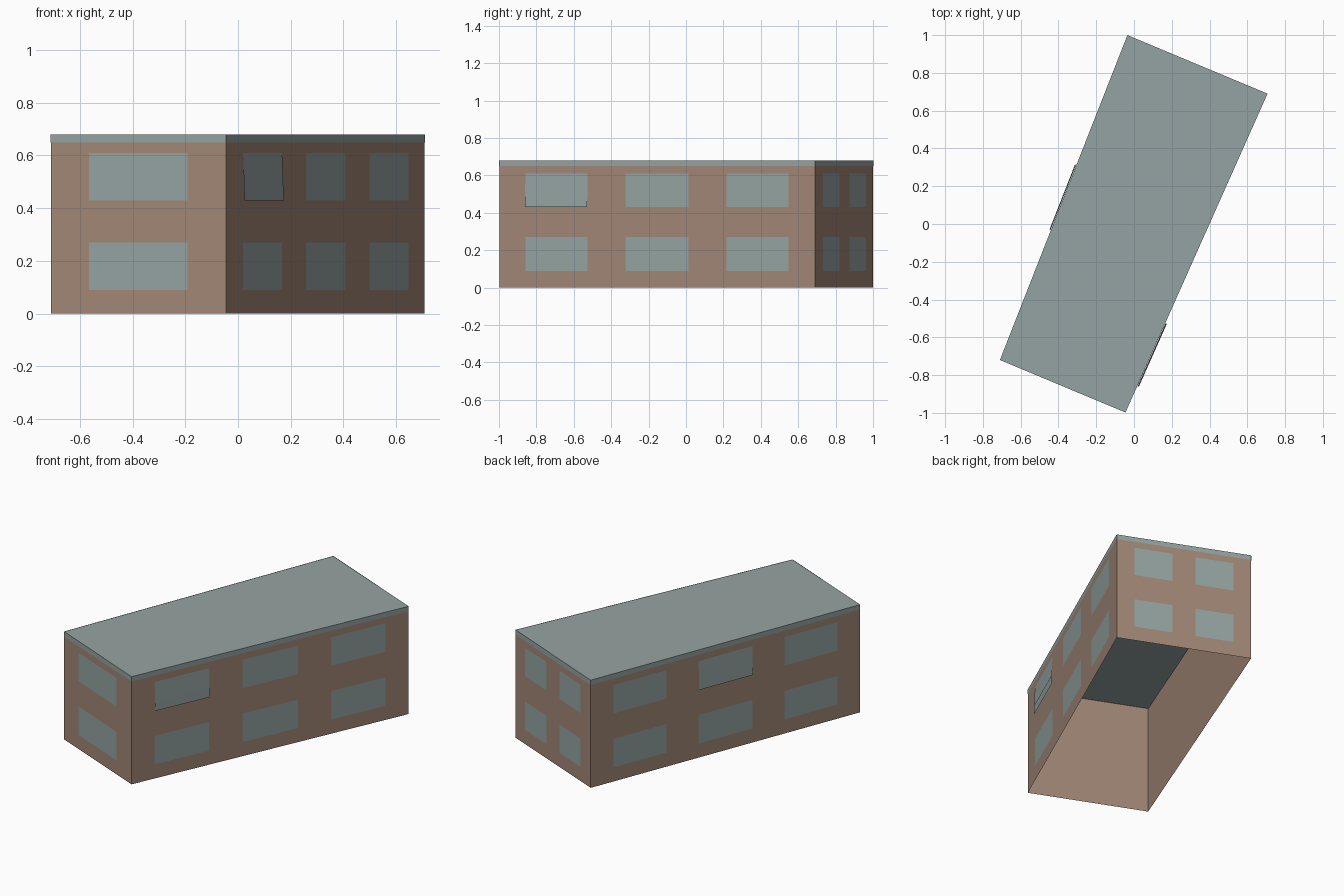
import bpy
import bmesh
from mathutils import Vector

cube = bpy.data.objects.get("Cube")
if cube:
    bpy.data.objects.remove(cube)


def srgb(*rgb):
    return tuple(((c / 255 + 0.055) / 1.055) ** 2.4 for c in rgb) + (1.0,)


def material(name, colour):
    mat = bpy.data.materials.new(name)
    mat.use_nodes = True
    mat.diffuse_color = colour
    mat.node_tree.nodes["Principled BSDF"].inputs["Base Color"].default_value = colour
    return mat


brick = material("brown_wall", srgb(161, 135, 118))
slate = material("grey_green", srgb(149, 164, 162))


def mesh_object(name, mat, quads):
    bm = bmesh.new()
    for quad in quads:
        bm.faces.new([bm.verts.new(p) for p in quad])
    bmesh.ops.remove_doubles(bm, verts=bm.verts, dist=0.0001)
    mesh = bpy.data.meshes.new(name)
    bm.to_mesh(mesh)
    bm.free()
    mesh.materials.append(mat)
    obj = bpy.data.objects.new(name, mesh)
    bpy.context.collection.objects.link(obj)
    return obj


HEIGHT, BAND = 0.68, 0.65
PROUD = 0.002
# Footprint, counterclockwise from the front left corner
corners = [Vector(p) for p in ((-0.71, -0.72, 0), (-0.045, -0.998, 0),
                               (0.707, 0.69, 0), (-0.035, 1.0, 0))]
sides = [(corners[i], corners[(i + 1) % 4]) for i in range(4)]


def panel(side, t0, t1, z0, z1, low=PROUD, high=PROUD):
    """Upright rectangle lying just outside one wall; low and high are offsets."""
    a, b = side
    out = (b - a).normalized().cross(Vector((0, 0, 1)))
    return [a.lerp(b, t) + out * d + Vector((0, 0, z))
            for t, z, d in ((t0, z0, low), (t1, z0, low), (t1, z1, high), (t0, z1, high))]


# Hollow shell, open underneath, and flat roof
mesh_object("walls", brick, [panel(s, 0, 1, 0, HEIGHT, 0, 0) for s in sides])
mesh_object("roof", slate, [[c + Vector((0, 0, HEIGHT)) for c in corners]])

# Roof edge band
mesh_object("roof_edge", slate, [panel(s, 0, 1, BAND, HEIGHT) for s in sides])

# Windows: columns along each wall, two storeys
long_columns = ((0.083, 0.28), (0.40, 0.60), (0.72, 0.917))
columns = {"front": ((0.22, 0.78),), "left": long_columns,
           "back": ((0.13, 0.415), (0.585, 0.87)), "right": long_columns}
storeys = {"lower": (0.09, 0.27), "upper": (0.43, 0.61)}
for (wall, spans), side in zip(columns.items(), sides):
    for storey, (z0, z1) in storeys.items():
        for n, (t0, t1) in enumerate(spans):
            # Two upper windows lean out slightly
            leaning = storey == "upper" and (wall, n) in (("left", 0), ("right", 1))
            mesh_object(f"{wall}_{storey}_window_{n + 1}", slate,
                        [panel(side, t0, t1, z0, z1, 0.008 if leaning else PROUD)])

# Lower pane of the leaning window
mesh_object("lower_pane", slate, [panel(sides[1], *long_columns[0], 0.43, 0.487, 0.009, 0.008)])
